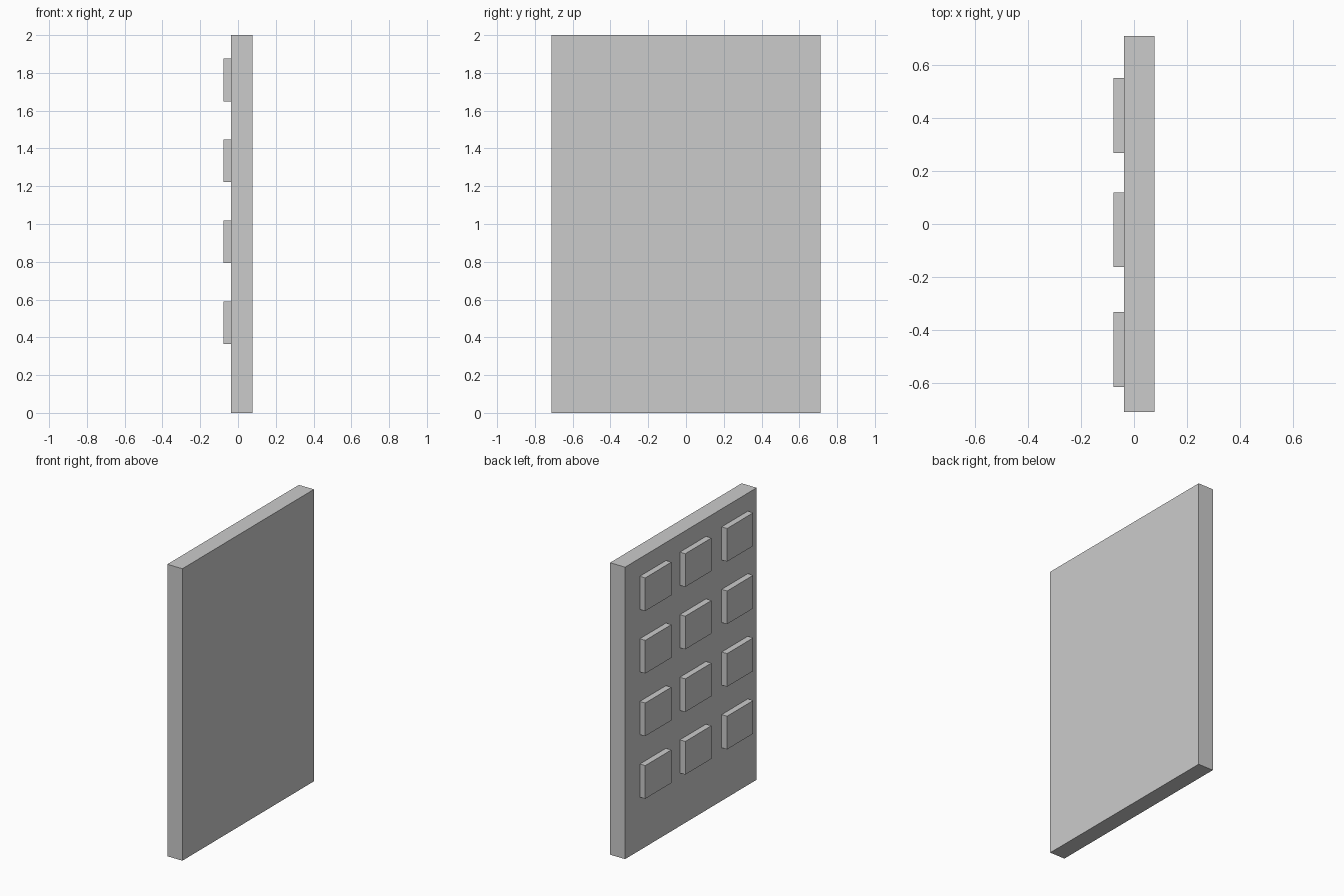
import bpy

if "Cube" in bpy.data.objects:
    bpy.data.objects.remove(bpy.data.objects["Cube"])


def box(name, lo, hi):
    """Axis-aligned box between two corners."""
    centre = [(a + b) / 2 for a, b in zip(lo, hi)]
    bpy.ops.mesh.primitive_cube_add(size=1, location=centre)
    ob = bpy.context.object
    ob.name = name
    ob.scale = [b - a for a, b in zip(lo, hi)]
    bpy.ops.object.transform_apply(location=False, rotation=False, scale=True)
    return ob


X_FRONT, X_FACE, X_BACK = -0.078, -0.037, 0.077
TILE_W, TILE_H = 0.283, 0.227

# Flat slab
box("panel", (X_FACE, -0.712, 0), (X_BACK, 0.712, 2))

# Raised tiles on the -x face, four rows of three
for row, z in enumerate((0.477, 0.906, 1.335, 1.763)):
    for col, y in enumerate((0.411, -0.022, -0.475)):
        box(f"raised_tile_{row + 1}_{col + 1}",
            (X_FRONT, y - TILE_W / 2, z - TILE_H / 2),
            (X_FACE, y + TILE_W / 2, z + TILE_H / 2))
